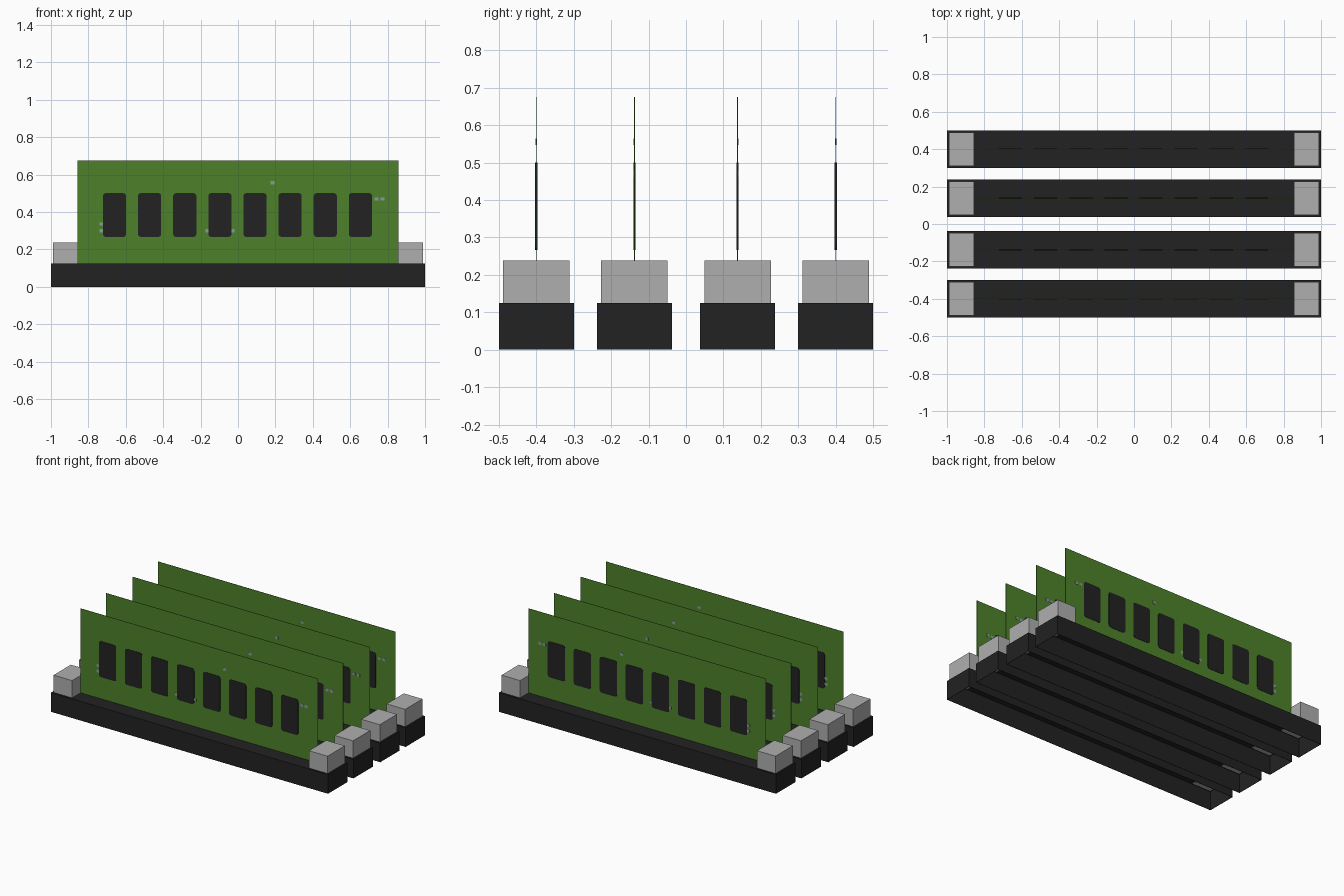
import bpy
import bmesh
from mathutils import Matrix, Vector

cube = bpy.data.objects.get("Cube")
if cube:
    bpy.data.objects.remove(cube, do_unlink=True)


def make_material(name, rgb):
    mat = bpy.data.materials.new(name)
    mat.use_nodes = True
    colour = (*rgb, 1.0)
    mat.diffuse_color = colour
    mat.node_tree.nodes["Principled BSDF"].inputs["Base Color"].default_value = colour
    return mat


BLACK = make_material("black_plastic", (0.016, 0.016, 0.016))
GREEN = make_material("board_green", (0.076, 0.22, 0.024))
GREY = make_material("clip_grey", (0.43, 0.43, 0.43))
SILVER = make_material("solder_silver", (0.26, 0.32, 0.34))


def finish(bm, name, mat):
    mesh = bpy.data.meshes.new(name)
    bm.to_mesh(mesh)
    bm.free()
    mesh.materials.append(mat)
    obj = bpy.data.objects.new(name, mesh)
    bpy.context.collection.objects.link(obj)
    return obj


def add_box(bm, centre, size):
    matrix = Matrix.Translation(centre) @ Matrix.Diagonal((*size, 1))
    return bmesh.ops.create_cube(bm, size=1, matrix=matrix)["verts"]


def socket(y):
    # Hollow shell, open underneath
    bm = bmesh.new()
    add_box(bm, (0, y, 0.0625), (2, 0.2, 0.125))
    bm.normal_update()
    floor = [f for f in bm.faces if f.normal.z < -0.9]
    bmesh.ops.delete(bm, geom=floor, context="FACES_ONLY")
    obj = finish(bm, "socket", BLACK)
    wall = obj.modifiers.new("wall", "SOLIDIFY")
    wall.thickness = 0.003
    wall.offset = -1


def clips(y):
    # Retaining clip at each end
    for side, x in (("left", 0.922), ("right", -0.922)):
        bm = bmesh.new()
        add_box(bm, (x, y, 0.179), (0.134, 0.178, 0.118))
        finish(bm, side + "_clip", GREY)


def board(y):
    bm = bmesh.new()
    add_box(bm, (0, y, 0.4), (1.714, 0.002, 0.55))
    finish(bm, "circuit_board", GREEN)


def chips(y):
    # Rounded plates that show on both faces of the board
    bm = bmesh.new()
    for i in range(8):
        verts = add_box(bm, ((i - 3.5) * 0.1878 - 0.003, y, 0.384), (0.124, 0.006, 0.234))
        edges = {e for v in verts for e in v.link_edges}
        corners = [e for e in edges
                   if abs((e.verts[0].co - e.verts[1].co).normalized().dot(Vector((0, 1, 0)))) > 0.9]
        bmesh.ops.bevel(bm, geom=corners, offset=0.014, segments=2,
                        profile=0.5, affect="EDGES")
    finish(bm, "memory_chips", BLACK)


def solder_pads(y):
    bm = bmesh.new()
    for x, z in ((0.185, 0.556), (0.741, 0.47), (0.773, 0.47), (-0.731, 0.336),
                 (-0.731, 0.3), (-0.165, 0.3), (-0.03, 0.3)):
        add_box(bm, (x, y, z), (0.02, 0.004, 0.018))
    finish(bm, "solder_pads", SILVER)


# Four identical modules in a row
for row_y in (-0.4, -0.138, 0.138, 0.4):
    for build in (socket, clips, board, chips, solder_pads):
        build(row_y)
